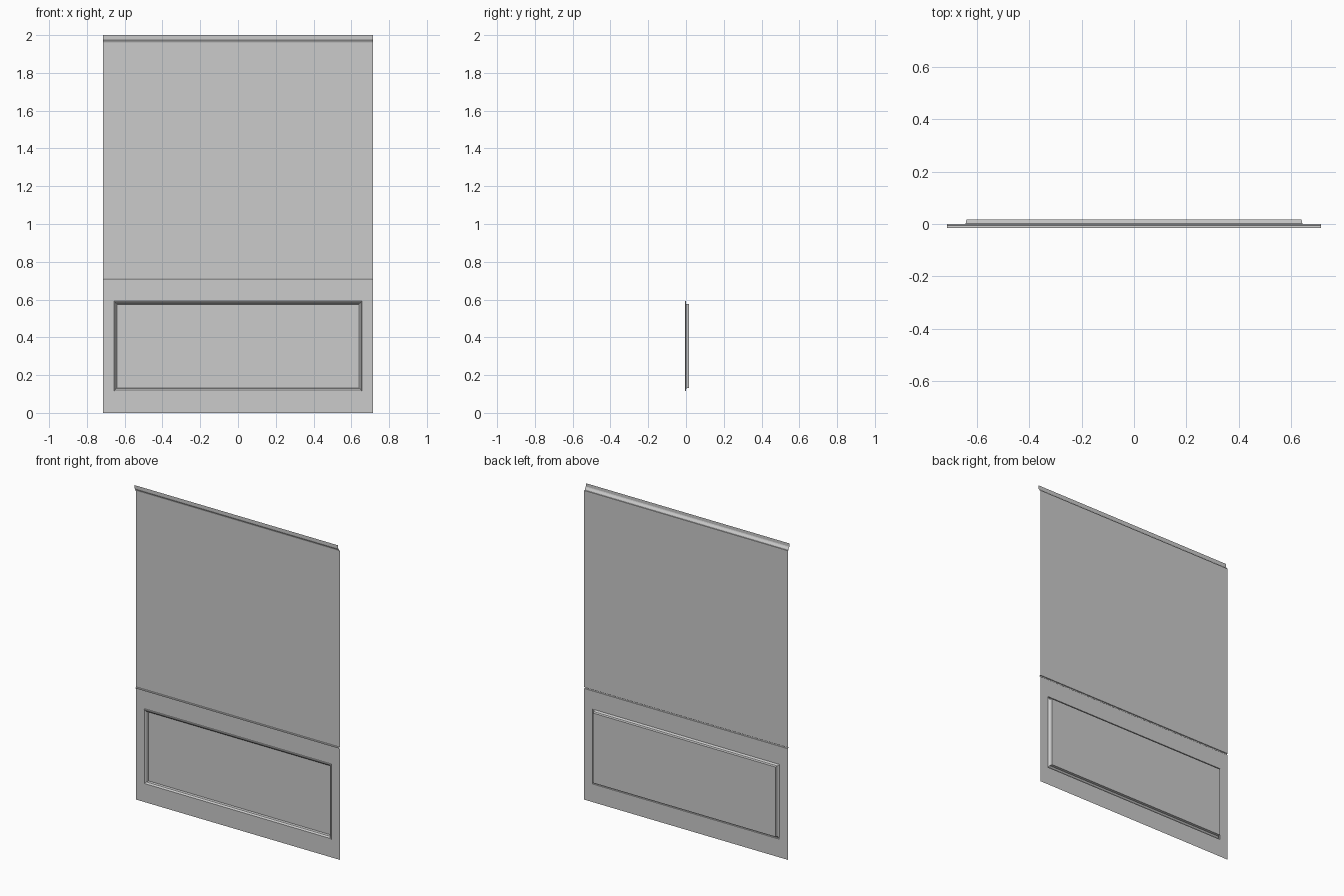
import bpy
import bmesh

cube = bpy.data.objects.get("Cube")
if cube:
    bpy.data.objects.remove(cube, do_unlink=True)

HALF = 0.714  # half width of the wall

paint = bpy.data.materials.new("grey_paint")
paint.use_nodes = True
GREY = (0.6, 0.6, 0.6, 1)
paint.diffuse_color = GREY
paint.node_tree.nodes["Principled BSDF"].inputs["Base Color"].default_value = GREY


def finish(name, bm):
    mesh = bpy.data.meshes.new(name)
    bm.to_mesh(mesh)
    bm.free()
    mesh.materials.append(paint)
    obj = bpy.data.objects.new(name, mesh)
    bpy.context.collection.objects.link(obj)
    return obj


def strip(name, profile):
    """Sweep an open (y, z) profile, listed bottom to top, across the wall."""
    bm = bmesh.new()
    rows = [[bm.verts.new((x, y, z)) for x in (-HALF, HALF)] for y, z in profile]
    for low, high in zip(rows, rows[1:]):
        bm.faces.new((low[0], low[1], high[1], high[0]))
    return finish(name, bm)


def nested_frames(name, rings, capped):
    """Join successive rectangles (half width, bottom, top, y)."""
    bm = bmesh.new()
    loops = []
    for w, low, high, y in rings:
        corners = ((-w, low), (w, low), (w, high), (-w, high))
        loops.append([bm.verts.new((x, y, z)) for x, z in corners])
    for a, b in zip(loops, loops[1:]):
        for i in range(4):
            j = (i + 1) % 4
            bm.faces.new((a[i], a[j], b[j], b[i]))
    if capped:
        bm.faces.new(loops[-1])
    return finish(name, bm)


# Flat wall sheets above and below the rail
strip("upper_wall", [(0, 0.715), (0, 1.96)])
nested_frames("lower_wall", [(HALF, 0, 0.705, 0), (0.656, 0.115, 0.592, 0)], False)

# Thin bead between the two sheets
strip("rail_bead", [(0, 0.705), (-0.004, 0.706), (-0.006, 0.710),
                    (-0.004, 0.714), (0, 0.715)])

# Open-backed moulding along the top
strip("top_moulding", [(0, 1.96), (-0.005, 1.96), (-0.007, 1.966),
                       (-0.014, 1.975), (-0.016, 1.98), (-0.016, 2.0)])

# Raised edging stepping back into the sunken panel
nested_frames("sunken_panel", [
    (0.656, 0.115, 0.592, 0),
    (0.655, 0.116, 0.591, -0.006),
    (0.651, 0.121, 0.586, -0.006),
    (0.643, 0.130, 0.577, 0.002),
    (0.640, 0.132, 0.575, 0.017),
], True)
